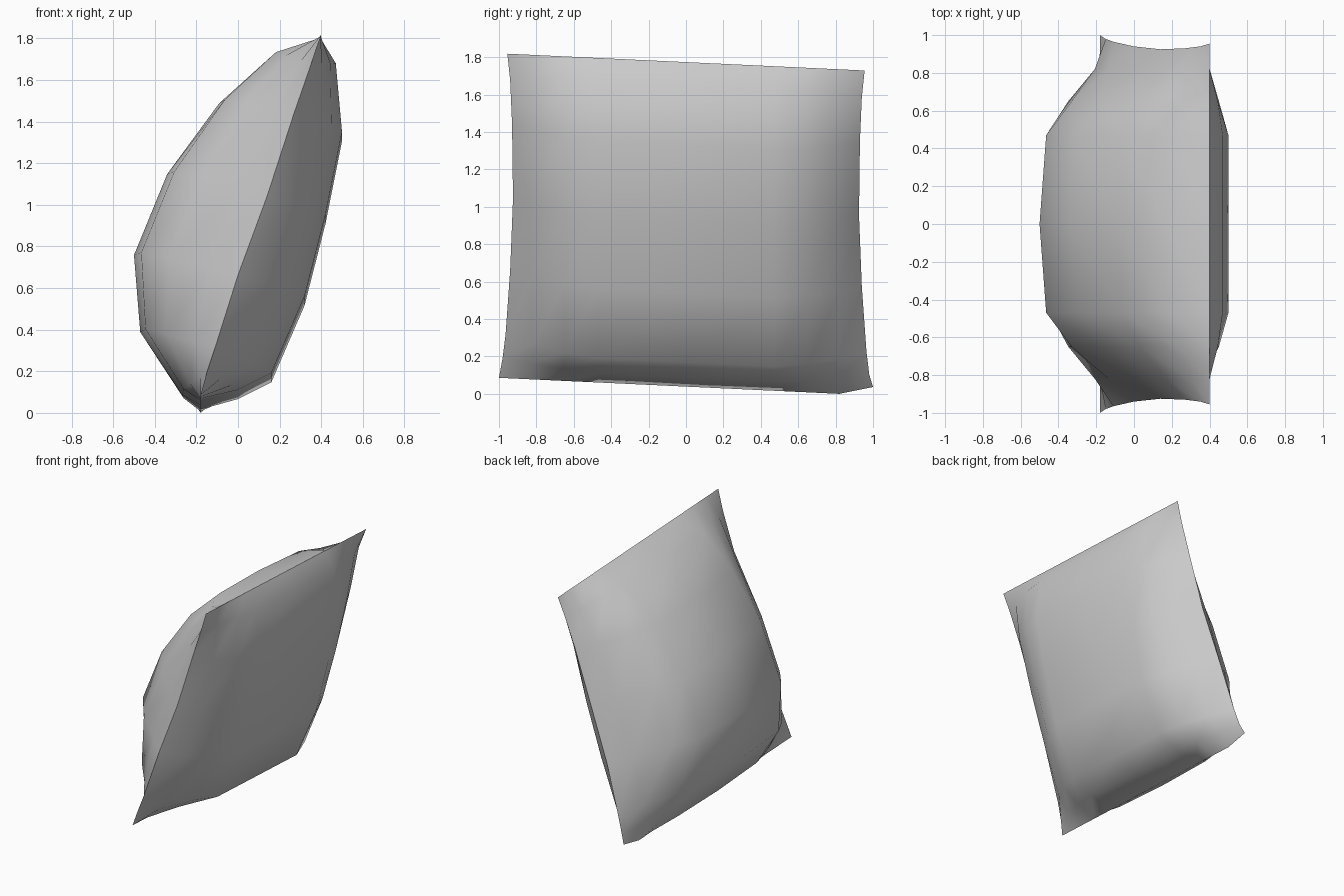
import bpy, bmesh, math

if "Cube" in bpy.data.objects:
    bpy.data.objects.remove(bpy.data.objects["Cube"])

# Side profiles (x, z), bottom to top: side seam, back bulge, front bulge
SEAM = [(-.18, .04), (-.15, .15), (-.11, .27), (0, .62), (.14, 1.0), (.27, 1.4), (.35, 1.63), (.40, 1.775)]
BACK = [(-.18, .04), (-.27, .09), (-.47, .39), (-.50, .76), (-.34, 1.15), (-.09, 1.49), (.17, 1.72), (.40, 1.775)]
FRONT = [(-.18, .04), (0, .09), (.16, .17), (.32, .54), (.42, .93), (.50, 1.33), (.47, 1.66), (.40, 1.775)]
HALF_WIDTH = [1.0, .98, .965, .94, .925, .93, .94, .955]

# Columns across the width and how full each side is there
COLS = [0, .47, .65, .82, None]
FULL_BACK = [1, .93, .66, .27, 0]
FULL_FRONT = [1, 1, .78, .42, 0]


def panel(bm, profile, fullness, flip):
    """One padded face of the pillow, blended from the seam to the bulge."""
    grid = []
    for r, ((sx, sz), (px, pz)) in enumerate(zip(SEAM, profile)):
        row = []
        for c in range(-4, 5):
            k = abs(c)
            y = HALF_WIDTH[r] if COLS[k] is None else COLS[k]
            y = math.copysign(y, c)
            w = fullness[k]
            z = sz + (pz - sz) * w - .047 * y      # slight sideways tilt
            if r == 0 and c == 4:
                z += .045                          # lifted bottom corner
            row.append(bm.verts.new((sx + (px - sx) * w, y, z)))
        grid.append(row)
    for r in range(len(grid) - 1):
        for c in range(8):
            q = [grid[r][c], grid[r][c + 1], grid[r + 1][c + 1], grid[r + 1][c]]
            bm.faces.new(q[::-1] if flip else q)


# Pillow: two panels welded along the seam
bm = bmesh.new()
panel(bm, BACK, FULL_BACK, True)
panel(bm, FRONT, FULL_FRONT, False)
bmesh.ops.remove_doubles(bm, verts=bm.verts, dist=.0005)
bmesh.ops.recalc_face_normals(bm, faces=bm.faces)
low = min(v.co.z for v in bm.verts)
bmesh.ops.translate(bm, verts=bm.verts, vec=(0, 0, -low))
mesh = bpy.data.meshes.new("pillow")
bm.to_mesh(mesh)
bm.free()
pillow = bpy.data.objects.new("pillow", mesh)
bpy.context.collection.objects.link(pillow)

# Smooth cloth with a crisp seam
bpy.context.view_layer.objects.active = pillow
pillow.select_set(True)
bpy.ops.object.shade_smooth_by_angle(angle=math.radians(60))
